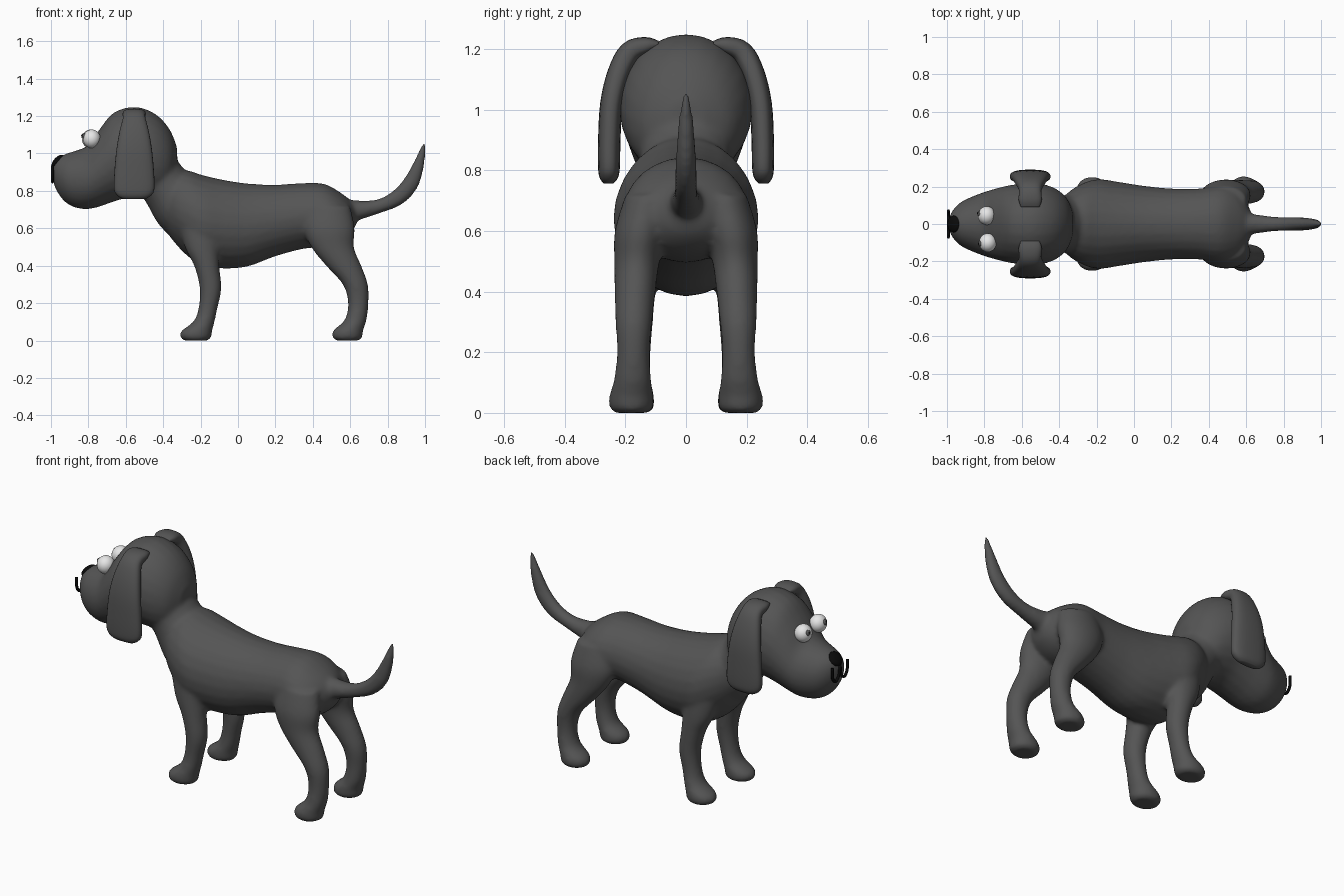
import bpy, bmesh, math
from mathutils import Vector, Matrix

cube = bpy.data.objects.get("Cube")
if cube:
    bpy.data.objects.remove(cube, do_unlink=True)


def material(name, r, g, b):
    m = bpy.data.materials.new(name)
    m.use_nodes = True
    m.diffuse_color = (r, g, b, 1)
    m.node_tree.nodes["Principled BSDF"].inputs["Base Color"].default_value = (r, g, b, 1)
    return m


FUR = material("dark grey fur", 0.09, 0.09, 0.09)
WHITE = material("eye white", 0.8, 0.8, 0.8)
IRIS = material("iris grey", 0.1, 0.1, 0.1)
BLACK = material("black", 0.003, 0.003, 0.003)


def spline(stations, steps):
    """Catmull-Rom through tuples of numbers."""
    pts = [Vector(s) for s in stations]
    out = []
    for i in range(len(pts) - 1):
        a, b, c, d = pts[max(i - 1, 0)], pts[i], pts[i + 1], pts[min(i + 2, len(pts) - 1)]
        for k in range(steps):
            t = k / steps
            out.append(0.5 * (2 * b + (c - a) * t + (2 * a - 5 * b + 4 * c - d) * t * t
                              + (3 * b - a - 3 * c + d) * t ** 3))
    return out + [pts[-1]]


def loft(bm, stations, across=(0, 1, 0), ring_dir=None, sides=24, steps=4, power=2.0):
    """Skin rings (x, y, z, half thickness, half width) along a path."""
    across = Vector(across)
    path = spline(stations, steps)
    rings = []
    for i, p in enumerate(path):
        tangent = path[min(i + 1, len(path) - 1)].to_3d() - path[max(i - 1, 0)].to_3d()
        n = Vector(ring_dir) if ring_dir else tangent.cross(across).normalized()
        ring = []
        for k in range(sides):
            a = math.tau * k / sides
            c, s = math.cos(a), math.sin(a)
            c = math.copysign(abs(c) ** (2 / power), c)
            s = math.copysign(abs(s) ** (2 / power), s)
            ring.append(bm.verts.new(p.to_3d() + n * c * max(p[3], 0.002)
                                     + across * s * max(p[4], 0.002)))
        rings.append(ring)
    for r, q in zip(rings, rings[1:]):
        for k in range(sides):
            j = (k + 1) % sides
            bm.faces.new((r[k], r[j], q[j], q[k]))
    bm.faces.new(rings[0][::-1])
    bm.faces.new(rings[-1])


def finish(bm, name, mat):
    bmesh.ops.recalc_face_normals(bm, faces=bm.faces)
    for f in bm.faces:
        f.smooth = True
    mesh = bpy.data.meshes.new(name)
    bm.to_mesh(mesh)
    bm.free()
    mesh.materials.append(mat)
    ob = bpy.data.objects.new(name, mesh)
    bpy.context.collection.objects.link(ob)
    return ob


def ball(name, centre, radii, mat, tilt=0):
    bm = bmesh.new()
    bmesh.ops.create_uvsphere(bm, u_segments=24, v_segments=16, radius=1)
    bm.transform(Matrix.Translation(centre) @ Matrix.Rotation(tilt, 4, 'Y')
                 @ Matrix.Diagonal((*radii, 1)))
    return finish(bm, name, mat)


# Torso and head: (x, bottom z, top z, half width)
torso = [(-.40, .62, .76, .07), (-.36, .55, .88, .16), (-.28, .46, .91, .215),
         (-.19, .40, .885, .24), (-.08, .385, .86, .225), (.05, .395, .84, .205),
         (.2, .45, .833, .19), (.35, .49, .842, .19), (.46, .5, .838, .205),
         (.55, .53, .79, .18), (.61, .58, .74, .10), (.635, .63, .7, .03)]
head = [(-.99, .86, .92, .02), (-.975, .81, .965, .065), (-.93, .745, .995, .115),
        (-.87, .71, 1.015, .145), (-.8, .703, 1.045, .172), (-.74, .715, 1.13, .19),
        (-.67, .74, 1.215, .207), (-.58, .765, 1.248, .218), (-.5, .765, 1.24, .217),
        (-.42, .76, 1.195, .19), (-.36, .8, 1.12, .14), (-.325, .88, 1.03, .06)]
# Legs: (z, min x, max x, centre y, half width)
front_leg = [(.66, -.33, -.08, .13, .09), (.5, -.285, -.1, .155, .075),
             (.4, -.235, -.1, .165, .066), (.28, -.205, -.088, .17, .06),
             (.17, -.212, -.11, .172, .055), (.1, -.24, -.125, .175, .062),
             (.05, -.305, -.138, .178, .074), (.015, -.308, -.143, .178, .072),
             (0, -.29, -.16, .178, .055)]
hind_leg = [(.72, .36, .6, .12, .08), (.6, .35, .625, .15, .085),
            (.5, .39, .62, .162, .075), (.4, .47, .66, .168, .068),
            (.3, .56, .695, .172, .061), (.2, .588, .698, .174, .054),
            (.11, .57, .688, .176, .062), (.055, .51, .67, .18, .074),
            (.015, .505, .665, .18, .072), (0, .525, .645, .18, .055)]
neck = [(-.5, 0, .98, .13, .16), (-.39, 0, .83, .135, .15),
        (-.3, 0, .72, .16, .17), (-.2, 0, .62, .15, .17)]
tail = [(.52, 0, .69, .08, .08), (.63, 0, .695, .055, .055), (.75, 0, .717, .038, .04),
        (.85, 0, .762, .044, .037), (.92, 0, .835, .045, .034), (.962, 0, .93, .033, .028),
        (.985, 0, 1.01, .019, .019), (.996, 0, 1.068, .004, .006)]

bm = bmesh.new()
for part in (torso, head):
    loft(bm, [(x, 0, (a + b) / 2, (b - a) / 2, w) for x, a, b, w in part], ring_dir=(0, 0, 1))
for side in (1, -1):
    for leg in (front_leg, hind_leg):
        loft(bm, [((a + b) / 2, side * y, z, (b - a) / 2, w) for z, a, b, y, w in leg],
             ring_dir=(1, 0, 0))
for part in (neck, tail):
    loft(bm, part)
body = finish(bm, "body", FUR)
fuse = body.modifiers.new("fuse", 'REMESH')
fuse.mode = 'VOXEL'
fuse.voxel_size = 0.011
fuse.use_smooth_shade = True
blend = body.modifiers.new("blend", 'SMOOTH')
blend.factor = 0.5
blend.iterations = 12

# Ears: hanging flaps folded over the crown
ear = [(.09, 1.215, .012, .05), (.13, 1.212, .028, .062), (.185, 1.19, .036, .06),
       (.222, 1.12, .037, .078), (.246, 1.02, .037, .095), (.253, .9, .037, .106),
       (.254, .81, .036, .108), (.255, .775, .03, .09), (.255, .757, .016, .06)]
for side, label in ((1, "far"), (-1, "near")):
    bm = bmesh.new()
    loft(bm, [(-.555, side * y, z, t, w) for y, z, t, w in ear], across=(1, 0, 0), power=2.6)
    finish(bm, label + "_ear", FUR)

# Eyes, with a small bulging iris and a pupil
for label, x, y in (("far", -.788, .045), ("near", -.782, -.1)):
    c = Vector((x, y, 1.078))
    look = Vector((-.85, .25 if y > 0 else -.1, .35)).normalized()
    ball(label + "_eye", c, (.047, .05, .05), WHITE)
    ball(label + "_iris", c + look * .036, (.018,) * 3, IRIS)
    ball(label + "_pupil", c + look * .049, (.007,) * 3, BLACK)

# Nose and mouth line
ball("nose", (-.963, 0, .958), (.043, .045, .022), BLACK, tilt=-.8)
bm = bmesh.new()
line = [(.07, .935), (.066, .875), (.04, .848), (.012, .87), (0, .925),
        (-.012, .87), (-.04, .848), (-.066, .875), (-.07, .935)]
loft(bm, [(-.992, y, z, .008, .008) for y, z in line], across=(1, 0, 0), sides=8)
finish(bm, "mouth", BLACK)
